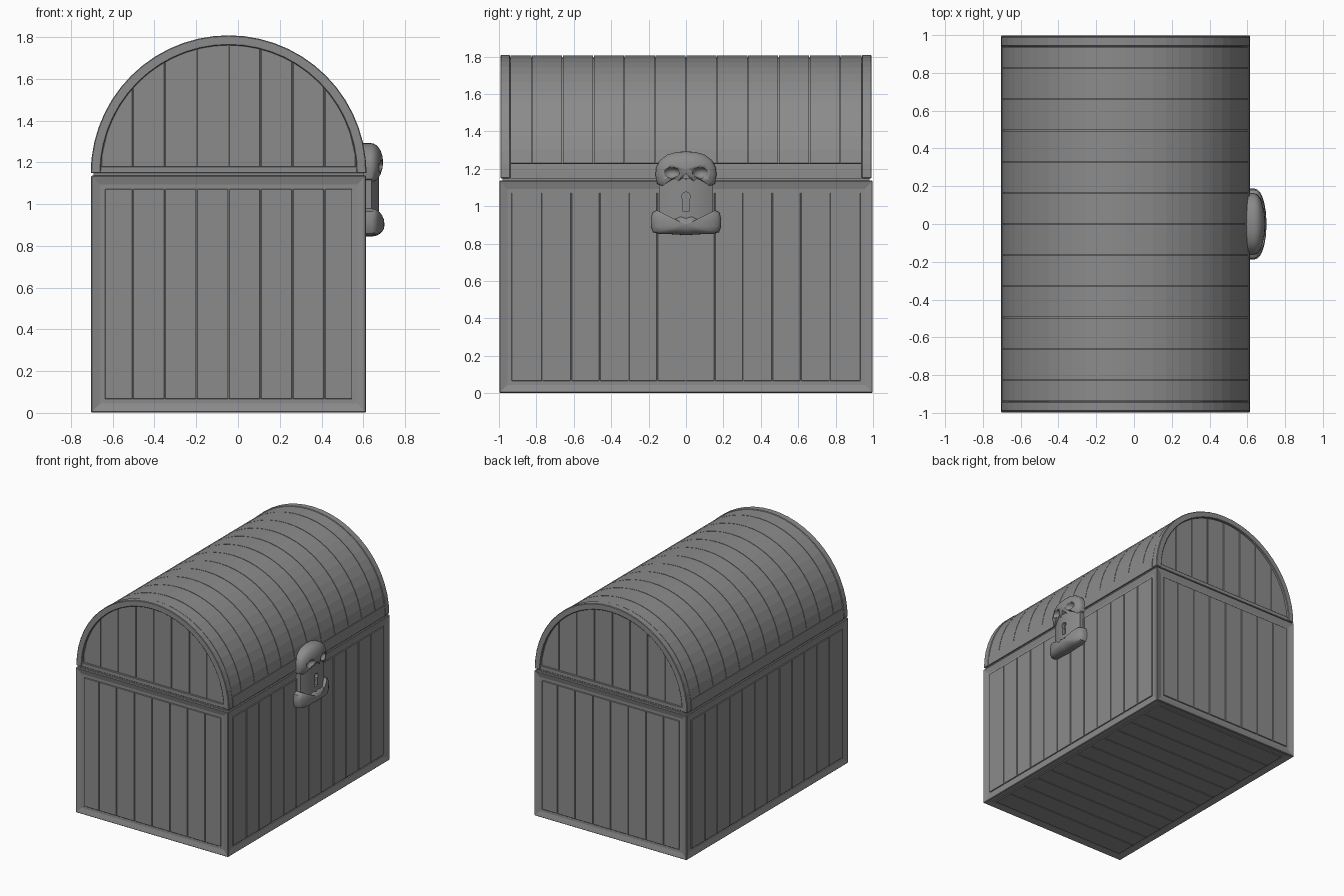
import bpy, bmesh, math
from mathutils import Vector

old = bpy.data.objects.get("Cube")
if old:
    bpy.data.objects.remove(old)

grey = bpy.data.materials.new("plain grey")
grey.use_nodes = True
GREY = (0.26, 0.26, 0.26, 1)
grey.diffuse_color = GREY
grey.node_tree.nodes["Principled BSDF"].inputs["Base Color"].default_value = GREY

CX, HALF, BASE = -0.045, 0.66, 1.148   # chest centre, half depth, lid seam height
X0, X1 = CX - HALF, CX + HALF
SEGS = 28


def finish(name, bm, bevel=0, smooth=False):
    bmesh.ops.recalc_face_normals(bm, faces=bm.faces)
    mesh = bpy.data.meshes.new(name)
    bm.to_mesh(mesh)
    bm.free()
    ob = bpy.data.objects.new(name, mesh)
    bpy.context.collection.objects.link(ob)
    mesh.materials.append(grey)
    if bevel:
        mod = ob.modifiers.new("bevel", "BEVEL")
        mod.width, mod.segments = bevel, 1
    if smooth:
        activate(ob)
        bpy.ops.object.shade_smooth_by_angle(angle=math.radians(40))
    return ob


def activate(ob):
    bpy.ops.object.select_all(action="DESELECT")
    ob.select_set(True)
    bpy.context.view_layer.objects.active = ob


def prism(name, pts, axis, lo, hi, bevel=0, smooth=False):
    """Extrude a 2D outline along the named axis from lo to hi."""
    place = {"x": lambda a, b, c: (c, a, b),
             "y": lambda a, b, c: (a, c, b),
             "z": lambda a, b, c: (a, b, c)}[axis]
    bm = bmesh.new()
    rings = [[bm.verts.new(place(a, b, c)) for a, b in pts] for c in (lo, hi)]
    n = len(pts)
    for ring in rings:
        bm.faces.new(ring)
    for i in range(n):
        j = (i + 1) % n
        bm.faces.new((rings[0][i], rings[0][j], rings[1][j], rings[1][i]))
    return finish(name, bm, bevel, smooth)


def box(name, x0, x1, y0, y1, z0, z1, bevel=0):
    return prism(name, [(x0, y0), (x1, y0), (x1, y1), (x0, y1)], "z", z0, z1, bevel)


def arc(r, a0=0, a1=180):
    """Points on the lid circle, in x and z."""
    n = max(2, round(SEGS * (a1 - a0) / 180))
    angles = [math.radians(a0 + (a1 - a0) * i / n) for i in range(n + 1)]
    return [(CX + r * math.cos(a), BASE + r * math.sin(a)) for a in angles]


def arch(name, r, thick, y0, y1, a0=0, a1=180, bevel=0):
    pts = arc(r, a0, a1) + arc(r - thick, a0, a1)[::-1]
    return prism(name, pts, "y", y0, y1, bevel)


def spans(step, count, limit):
    """Plank intervals about zero, the outer ones stretched to the limit."""
    cuts = [k * step for k in range(-count, count + 1)]
    cuts[0], cuts[-1] = -limit, limit
    return [(a + 0.002, b - 0.002) for a, b in zip(cuts, cuts[1:])]


# Body: a box whose sides and floor are recessed inside a frame
TOP, FRAME, DEEP = 1.137, 0.063, 0.012
bm = bmesh.new()
bmesh.ops.create_cube(bm, size=1)
for v in bm.verts:
    v.co = Vector((CX + v.co.x * 2 * HALF, v.co.y * 2, (v.co.z + 0.5) * TOP))
bm.normal_update()
panels = [f for f in bm.faces if f.normal.z < 0.5]
bmesh.ops.inset_individual(bm, faces=panels, thickness=FRAME, depth=-DEEP)
finish("chest_body", bm, 0.006)

# Body planks on the ends, the long sides and the floor
PL, PH, LIFT = FRAME + 0.003, TOP - FRAME - 0.003, 0.008
for a, b in spans(0.153, 4, HALF - FRAME - 0.003):
    for s in (-1, 1):
        lo, hi = sorted((s * 0.98, s * (1 - DEEP + LIFT)))
        box("end_plank", CX + a, CX + b, lo, hi, PL, PH, 0.002)
for a, b in spans(0.1535, 6, 0.934):
    for s in (-1, 1):
        lo, hi = sorted((CX + s * (HALF - 0.03), CX + s * (HALF - DEEP + LIFT)))
        box("side_plank", lo, hi, a, b, PL, PH, 0.002)
    box("floor_plank", X0 + PL, X1 - PL, a, b, DEEP - LIFT, 0.03, 0.002)

# Seam filler between body and lid
box("lid_seam", X0 + 0.012, X1 - 0.012, -0.98, 0.98, TOP - 0.01, BASE + 0.01)

# Lid: core, end hoops, lower rails and curved planks
prism("lid_core", arc(0.648), "y", -0.968, 0.968)
for s in (-1, 1):
    lo, hi = sorted((s * 0.94, s * 0.992))
    arch("lid_end_hoop", HALF, 0.047, lo, hi, bevel=0.004)
    lo, hi = sorted((s * 0.95, s * 0.986))
    box("lid_end_rail", X0 + 0.03, X1 - 0.03, lo, hi, BASE, BASE + 0.032, 0.003)
arch("lid_right_rail", HALF, 0.03, -0.939, 0.939, 0, 7)
arch("lid_left_rail", HALF, 0.03, -0.939, 0.939, 173, 180)
for a, b in spans(0.165, 6, 0.94):
    arch("lid_plank", HALF - 0.003, 0.02, a, b, 7.2, 172.8)

# Lid end planks, trimmed to the arch
R_IN = 0.614
for a, b in spans(0.153, 4, R_IN - 0.004):
    top = [a + (b - a) * i / 6 for i in range(7)]
    pts = [(CX + b, BASE), (CX + a, BASE)]
    pts += [(CX + t, BASE + math.sqrt(R_IN ** 2 - t * t)) for t in top]
    for s in (-1, 1):
        lo, hi = sorted((s * 0.95, s * 0.974))
        prism("lid_end_plank", pts, "y", lo, hi, 0.002)


def pillow(name, half, centre, back, edge, depth):
    """A bulging plate with a mirrored outline, facing +x."""
    outline = half + [(-y, z) for y, z in half[-2:0:-1]]
    layers = [(1, back), (1, edge)]
    for s in (0.97, 0.9, 0.78, 0.6, 0.35):
        layers.append((s, edge + depth * math.sqrt(1 - s * s)))
    bm = bmesh.new()
    rings = [[bm.verts.new((x, y * s, centre + (z - centre) * s)) for y, z in outline]
             for s, x in layers]
    n = len(outline)
    for low, high in zip(rings, rings[1:]):
        for i in range(n):
            j = (i + 1) % n
            bm.faces.new((low[i], low[j], high[j], high[i]))
    tip = bm.verts.new((edge + depth, 0, centre))
    for i in range(n):
        bm.faces.new((rings[-1][i], rings[-1][(i + 1) % n], tip))
    bm.faces.new(rings[0])
    return finish(name, bm, smooth=True)


def carve(ob, cutters):
    activate(ob)
    for cutter in cutters:
        mod = ob.modifiers.new("carve", "BOOLEAN")
        mod.operation, mod.object, mod.solver = "DIFFERENCE", cutter, "EXACT"
        bpy.ops.object.modifier_apply(modifier=mod.name)
        bpy.data.objects.remove(cutter)


def ellipsoid(name, centre, size):
    bm = bmesh.new()
    bmesh.ops.create_uvsphere(bm, u_segments=20, v_segments=12, radius=1)
    for v in bm.verts:
        v.co = Vector(p * s + c for p, s, c in zip(v.co, size, centre))
    ob = finish(name, bm, smooth=True)
    ob.hide_render = True
    return ob


# Clasp: skull-shaped upper plate with eye sockets and a nose
skull = pillow("clasp_skull", [
    (0, 1.292), (0.05, 1.29), (0.1, 1.275), (0.14, 1.245), (0.16, 1.205),
    (0.163, 1.165), (0.155, 1.12), (0.13, 1.105), (0.1, 1.125), (0.075, 1.135),
    (0.055, 1.11), (0.03, 1.13), (0, 1.12)], 1.2, 0.58, 0.635, 0.06)
nose = prism("nose_cutter", [(0, 1.175), (0.03, 1.135), (0, 1.145), (-0.03, 1.135)],
             "x", 0.665, 0.8)
carve(skull, [ellipsoid("eye_cutter", (0.7, s * 0.078, 1.178), (0.045, 0.046, 0.032))
              for s in (-1, 1)] + [nose])

# Clasp: curved lock plate with a keyhole
bow = [(0.64 + 0.036 * (1 - t * t), 0.145 * t) for t in [i / 6 - 1 for i in range(13)]]
plate = prism("clasp_plate", [(0.58, 0.145), (0.58, -0.145)] + bow, "z", 0.92, 1.15,
              smooth=True)
hole = [(0.023 * math.cos(math.radians(a)), 1.052 + 0.023 * math.sin(math.radians(a)))
        for a in range(-50, 231, 20)]
carve(plate, [prism("keyhole_cutter", hole + [(-0.018, 0.975), (0.018, 0.975)],
                    "x", 0.65, 0.8)])

# Clasp: wavy-topped jaw below
pillow("clasp_jaw", [
    (0, 0.942), (0.035, 0.953), (0.07, 0.935), (0.105, 0.938), (0.13, 0.965),
    (0.155, 0.978), (0.18, 0.965), (0.187, 0.93), (0.187, 0.89), (0.175, 0.86),
    (0.14, 0.85), (0.08, 0.85), (0, 0.845)], 0.9, 0.58, 0.64, 0.062)
